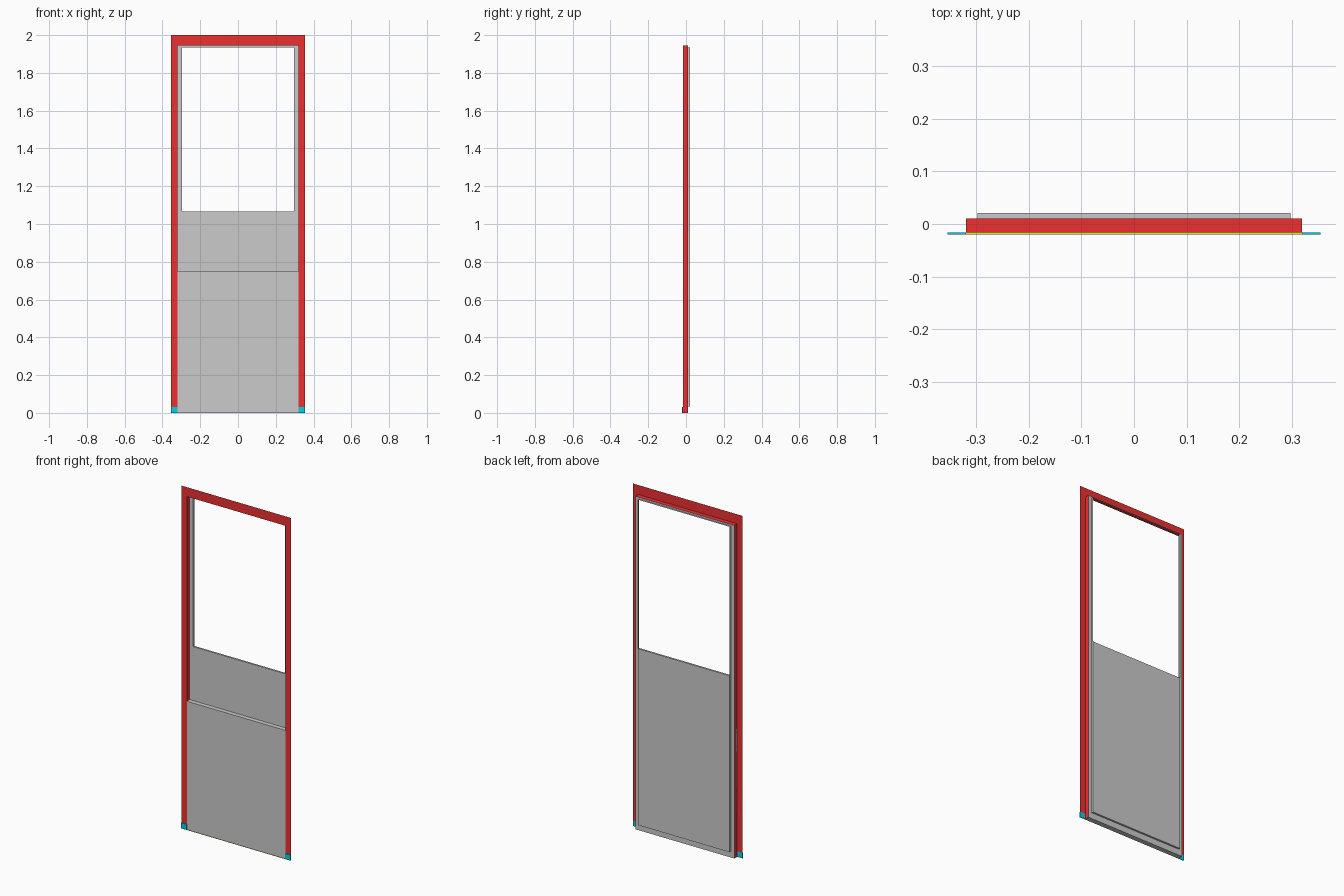
import bpy
import bmesh

if "Cube" in bpy.data.objects:
    bpy.data.objects.remove(bpy.data.objects["Cube"])


def make_mat(name, rgb):
    m = bpy.data.materials.new(name)
    m.diffuse_color = (*rgb, 1)
    m.use_nodes = True
    m.node_tree.nodes["Principled BSDF"].inputs["Base Color"].default_value = m.diffuse_color
    return m


RED = make_mat("red", (0.85, 0.03, 0.03))
CYAN = make_mat("cyan", (0.0, 0.65, 0.8))
YELLOW = make_mat("yellow", (0.85, 0.8, 0.05))


def finish(name, bm, mat=None):
    me = bpy.data.meshes.new(name)
    bm.to_mesh(me)
    bm.free()
    ob = bpy.data.objects.new(name, me)
    bpy.context.collection.objects.link(ob)
    if mat:
        me.materials.append(mat)
    return ob


def arch_strip(name, arches, mat=None):
    """Surface through door-shaped arches given as (half width, top, bottom, y)."""
    bm = bmesh.new()
    rows = []
    for w, top, bot, y in arches:
        pts = [(-w, bot), (-w, top), (w, top), (w, bot)]
        rows.append([bm.verts.new((x, y, z)) for x, z in pts])
    for a, b in zip(rows, rows[1:]):
        for i in range(3):
            bm.faces.new((a[i], a[i + 1], b[i + 1], b[i]))
    return finish(name, bm, mat)


def box(name, x, y, z, mat=None):
    bm = bmesh.new()
    bmesh.ops.create_cube(bm, size=1)
    for v in bm.verts:
        for i, (lo, hi) in enumerate((x, y, z)):
            v.co[i] = hi if v.co[i] > 0 else lo
    return finish(name, bm, mat)


OUT, MID, INN = 0.354, 0.319, 0.297
FRONT, STEP, BACK = -0.016, 0.010, 0.021

# flat trim around the opening, and the casing behind it
arch_strip("trim", [(OUT, 2.0, 0.032, FRONT), (MID, 1.945, 0.032, FRONT)], RED)
arch_strip("casing", [(MID, 1.945, 0, FRONT), (MID, 1.945, 0, STEP)], RED)

# grey stop and rear reveal
arch_strip("rear_frame", [(MID, 1.945, 0, STEP), (INN, 1.935, 0.035, STEP),
                          (INN, 1.935, 0.035, BACK)])

# lower front panel and taller rear panel
box("lower_panel", (-MID, MID), (FRONT, STEP), (0, 0.75))
box("rear_panel", (-INN, INN), (STEP, BACK), (0.035, 1.065))

# trim feet
for side, s in (("left", -1), ("right", 1)):
    box("foot_" + side, sorted((s * MID, s * OUT)), (-0.020, FRONT), (0, 0.032), CYAN)

# thin threshold strip
bm = bmesh.new()
bm.faces.new([bm.verts.new(p) for p in (
    (-MID, -0.020, 0), (MID, -0.020, 0), (MID, FRONT, 0), (-MID, FRONT, 0))])
finish("threshold", bm, YELLOW)
